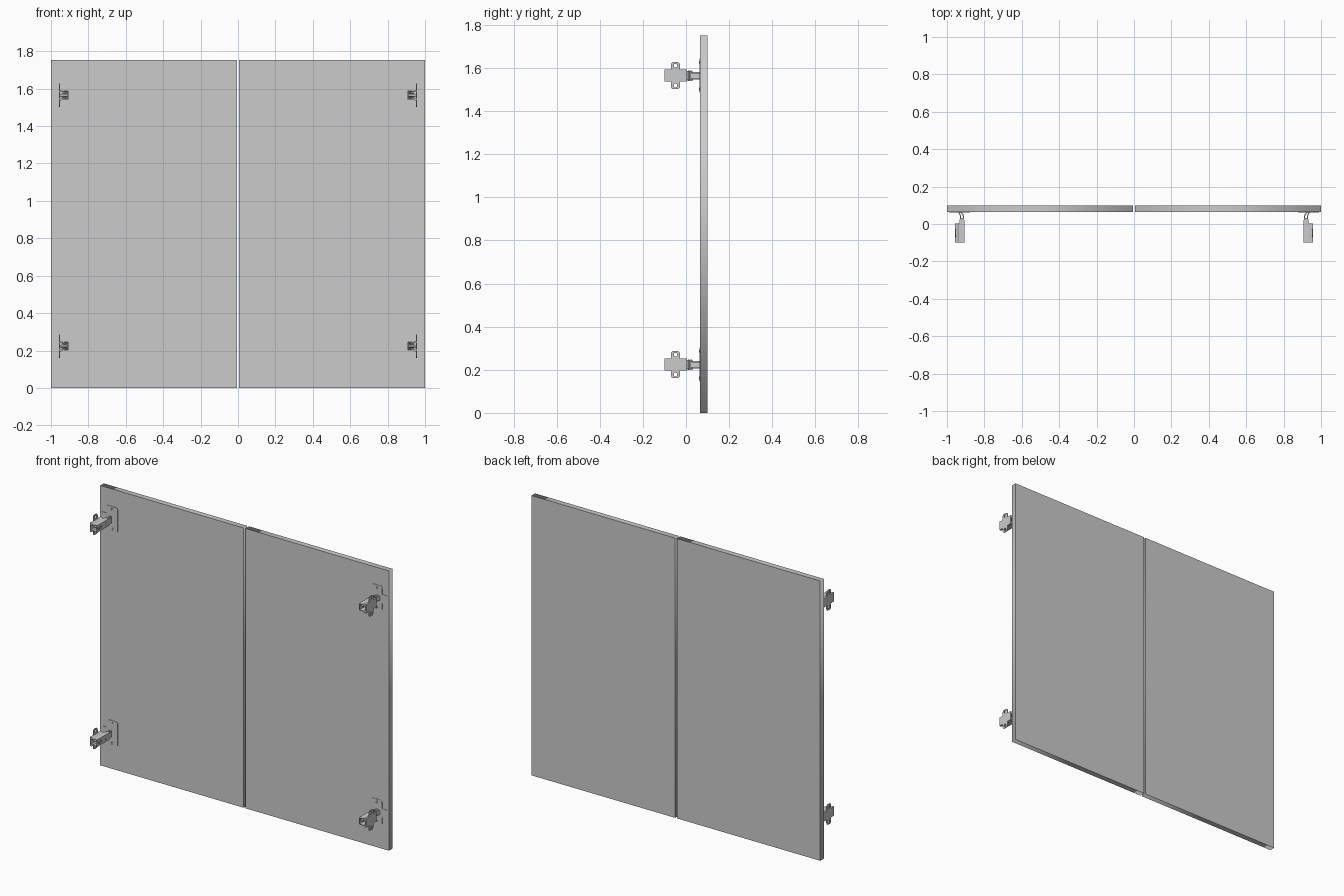
import bpy, bmesh
from math import sin, cos, pi, radians
from mathutils import Matrix

if "Cube" in bpy.data.objects:
    bpy.data.objects.remove(bpy.data.objects["Cube"])

# local (u, v, w) -> world axes, w is the extrusion direction
YZ = Matrix(((0, 0, 1, 0), (1, 0, 0, 0), (0, 1, 0, 0), (0, 0, 0, 1)))
XZ = Matrix(((1, 0, 0, 0), (0, 0, 1, 0), (0, 1, 0, 0), (0, 0, 0, 1)))
XY = Matrix.Identity(4)
HINGE_Z, HINGE_STEP = 0.224, 1.341


def circle(u, v, r, n=20):
    return [(u + r * cos(2 * pi * i / n), v + r * sin(2 * pi * i / n)) for i in range(n)]


def rrect(u, v, hu, hv, r, n=5):
    pts = []
    for k, (su, sv) in enumerate(((1, 1), (-1, 1), (-1, -1), (1, -1))):
        for i in range(n + 1):
            a = pi / 2 * (k + i / n)
            pts.append((u + su * (hu - r) + r * cos(a), v + sv * (hv - r) + r * sin(a)))
    return pts


def part(name, loops, frame, w0, w1, hinge=True):
    """Extrude outlines (with holes) from w0 to w1; mirror, and repeat up the door."""
    cu = bpy.data.curves.new(name, 'CURVE')
    cu.dimensions = '2D'
    cu.fill_mode = 'BOTH'
    cu.extrude = (w1 - w0) / 2
    for loop in loops:
        s = cu.splines.new('POLY')
        s.points.add(len(loop) - 1)
        for p, (u, v) in zip(s.points, loop):
            p.co = (u, v, 0, 1)
        s.use_cyclic_u = True
    tmp = bpy.data.objects.new(name, cu)
    bpy.context.collection.objects.link(tmp)
    dg = bpy.context.evaluated_depsgraph_get()
    me = bpy.data.meshes.new_from_object(tmp.evaluated_get(dg))
    bpy.data.objects.remove(tmp)
    me.transform(frame @ Matrix.Translation((0, 0, (w0 + w1) / 2)))
    if hinge:
        me.transform(Matrix.Translation((0, 0, HINGE_Z)))
    bm = bmesh.new()
    bm.from_mesh(me)
    bmesh.ops.remove_doubles(bm, verts=bm.verts, dist=1e-5)
    bmesh.ops.recalc_face_normals(bm, faces=bm.faces)
    bm.to_mesh(me)
    bm.free()
    ob = bpy.data.objects.new(name, me)
    bpy.context.collection.objects.link(ob)
    if hinge:
        bpy.ops.object.select_all(action='DESELECT')
        ob.select_set(True)
        bpy.context.view_layer.objects.active = ob
        bpy.ops.object.shade_smooth_by_angle(angle=radians(30))
        arr = ob.modifiers.new("upper_and_lower", 'ARRAY')
        arr.count = 2
        arr.use_relative_offset = False
        arr.use_constant_offset = True
        arr.constant_offset_displace = (0, 0, HINGE_STEP)
    mir = ob.modifiers.new("left_and_right", 'MIRROR')
    mir.use_mirror_merge = False
    return ob


# pair of doors
part("door", [[(-1, 0), (-0.006, 0), (-0.006, 1.752), (-1, 1.752)]], XZ, 0.065, 0.1, hinge=False)

# plate screwed to the door, with a tongue towards the door edge
part("door_plate", [rrect(-0.916, 0, 0.038, 0.079, 0.012),
                    circle(-0.916, 0.062, 0.008), circle(-0.916, -0.062, 0.008)], XZ, 0.0625, 0.0655)
part("plate_tongue", [rrect(-0.966, 0, 0.022, 0.028, 0.006)], XZ, 0.0625, 0.0655)
for s in (1, -1):
    part("door_screw", [circle(-0.916, s * 0.062, 0.006)], XZ, 0.061, 0.0655)

# winged mounting plate on the cabinet side
part("mounting_wings", [rrect(-0.049, 0, 0.021, 0.063, 0.013),
                        rrect(-0.049, 0.046, 0.007, 0.009, 0.006),
                        rrect(-0.049, -0.046, 0.007, 0.009, 0.006)], YZ, -0.957, -0.952)
part("mounting_base", [[(-0.957, -0.028), (-0.945, -0.028), (-0.936, -0.022), (-0.936, -0.016),
                        (-0.951, -0.016), (-0.951, 0.016), (-0.936, 0.016), (-0.936, 0.022),
                        (-0.945, 0.028), (-0.957, 0.028)]], XZ, -0.1, 0.004)

# channel-shaped arm: two side walls joined by a web with screw holes
for s in (1, -1):
    a, b = sorted((s * 0.018, s * 0.022))
    part("arm_side", [[(-0.948, -0.098), (-0.91, -0.098), (-0.907, -0.09), (-0.907, 0.02),
                       (-0.913, 0.032), (-0.928, 0.032), (-0.934, 0.02), (-0.934, 0.005),
                       (-0.948, 0.002)]], XY, a, b)
part("arm_web", [rrect(-0.038, 0, 0.06, 0.02, 0.002),
                 rrect(-0.07, 0, 0.014, 0.008, 0.007), circle(-0.012, 0, 0.008)],
     YZ, -0.911, -0.907)

# adjusting screws
for y in (-0.07, -0.012):
    part("adjusting_screw", [circle(y, 0, 0.0065)], YZ, -0.953, -0.908)

# curved links between arm and door plate, and their pivots
part("outer_link", [[(-0.914, 0.005), (-0.909, 0.005), (-0.909, 0.042), (-0.914, 0.055),
                     (-0.922, 0.063), (-0.93, 0.063), (-0.92, 0.052), (-0.914, 0.04)]],
     XY, -0.017, 0.017)
part("inner_link", [[(-0.931, 0.018), (-0.926, 0.018), (-0.926, 0.045), (-0.933, 0.063),
                     (-0.94, 0.063), (-0.931, 0.044)]], XY, -0.013, 0.013)
for x, y in ((-0.913, 0.013), (-0.927, 0.024)):
    part("pivot_pin", [circle(x, y, 0.004, 12)], XY, -0.024, 0.024)
